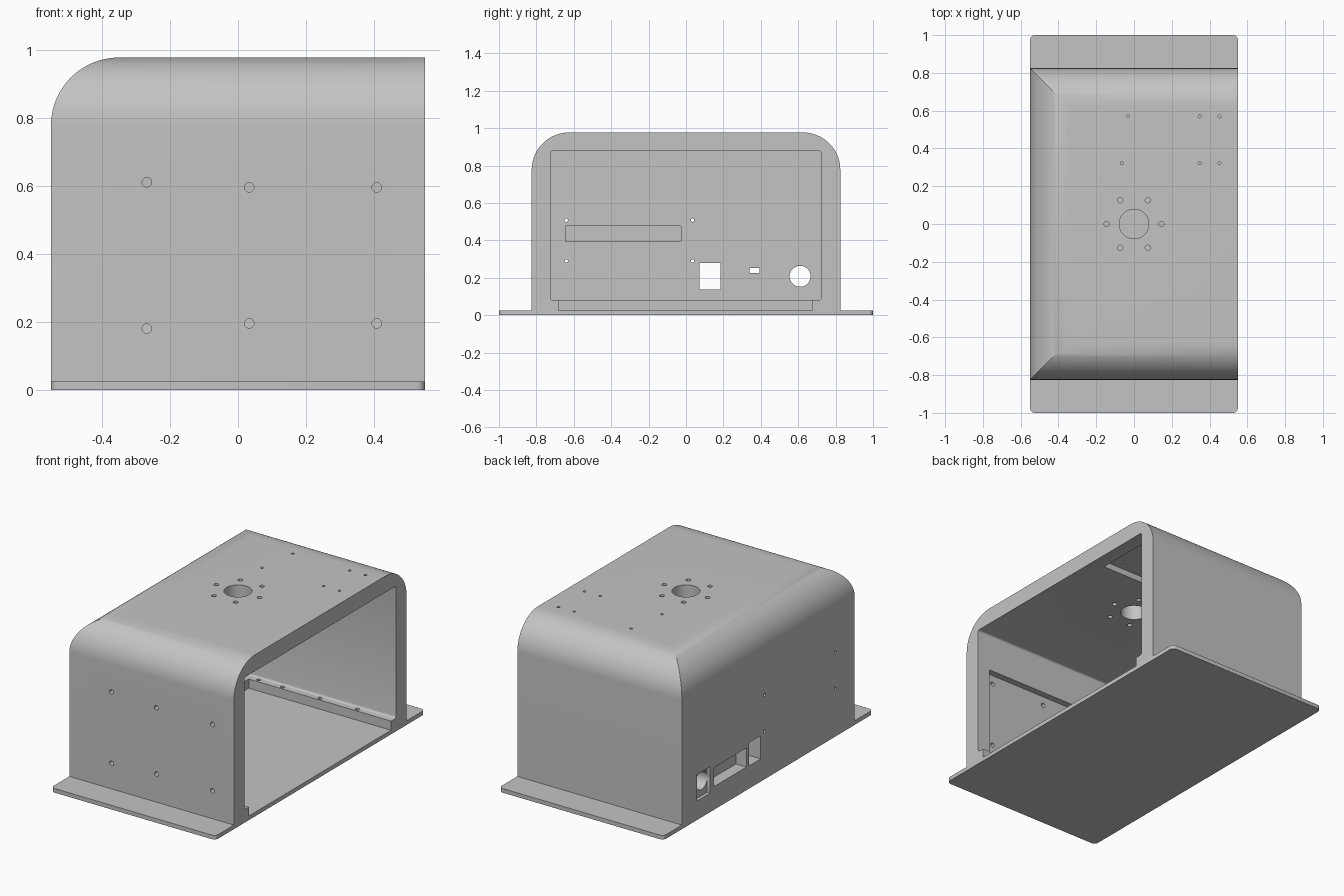
import bpy, bmesh
from math import sin, cos, pi, radians

if "Cube" in bpy.data.objects:
    bpy.data.objects.remove(bpy.data.objects["Cube"])

grey = bpy.data.materials.new("plain grey")
grey.use_nodes = True
colour = (0.55, 0.55, 0.55, 1)
grey.diffuse_color = colour
grey.node_tree.nodes["Principled BSDF"].inputs["Base Color"].default_value = colour

X, Y, Z = range(3)


def prism(bm, pts, axis, lo, hi):
    """Extrude a 2D outline along an axis."""
    rings = []
    for d in (lo, hi):
        ring = []
        for p in pts:
            co = list(p)
            co.insert(axis, d)
            ring.append(bm.verts.new(co))
        rings.append(ring)
    n = len(pts)
    bm.faces.new(rings[0])
    bm.faces.new(rings[1])
    for i in range(n):
        j = (i + 1) % n
        bm.faces.new((rings[0][i], rings[0][j], rings[1][j], rings[1][i]))


def arc(cx, cy, r, start, end, steps):
    angles = [radians(start + (end - start) * i / steps) for i in range(steps + 1)]
    return [(cx + r * cos(a), cy + r * sin(a)) for a in angles]


def rounded(a0, a1, b0, b1, r):
    pts = []
    for cx, cy, s in ((a1 - r, b1 - r, 0), (a0 + r, b1 - r, 90),
                      (a0 + r, b0 + r, 180), (a1 - r, b0 + r, 270)):
        pts += arc(cx, cy, r, s, s + 90, 4)
    return pts


def box(bm, x, y, z):
    prism(bm, [(x[0], y[0]), (x[1], y[0]), (x[1], y[1]), (x[0], y[1])], Z, *z)


def hole(bm, axis, a, b, r, lo, hi, n=20):
    prism(bm, [(a + r * cos(2 * pi * i / n), b + r * sin(2 * pi * i / n))
               for i in range(n)], axis, lo, hi)


def make(name, build):
    bm = bmesh.new()
    build(bm)
    bmesh.ops.recalc_face_normals(bm, faces=bm.faces)
    me = bpy.data.meshes.new(name)
    bm.to_mesh(me)
    bm.free()
    me.materials.append(grey)
    ob = bpy.data.objects.new(name, me)
    bpy.context.scene.collection.objects.link(ob)
    return ob


def apply_boolean(ob, build, operation="DIFFERENCE"):
    cutter = make("cutter", build)
    mod = ob.modifiers.new("cut", "BOOLEAN")
    mod.operation, mod.solver, mod.object = operation, "EXACT", cutter
    graph = bpy.context.evaluated_depsgraph_get()
    me = bpy.data.meshes.new_from_object(ob.evaluated_get(graph))
    ob.modifiers.clear()
    ob.data = me
    bpy.data.objects.remove(cutter)


# Housing shell: two rounded profiles crossed, giving mitred top corners
W, D, BASE, TOP, R = 0.55, 0.825, 0.025, 0.977, 0.2
side = arc(-W + R, TOP - R, R, 180, 90, 20) + [(W, TOP), (W, BASE), (-W, BASE)]
end = (arc(-D + R, TOP - R, R, 180, 90, 20) + arc(D - R, TOP - R, R, 90, 0, 20)
       + [(D, BASE), (-D, BASE)])
housing = make("housing", lambda bm: prism(bm, side, Y, -1, 1))
apply_boolean(housing, lambda bm: prism(bm, end, X, -W, 0.6), "INTERSECT")

# Main cavity, open at one end, and the narrower well between the floor rails
IN = -0.45
apply_boolean(housing, lambda bm: prism(
    bm, rounded(-0.725, 0.722, 0.08, 0.878, 0.012), X, IN, 0.7))
apply_boolean(housing, lambda bm: box(bm, (-0.4, 0.7), (-0.682, 0.675), (-0.1, 0.2)))


# Recesses for boards and connectors
def pockets(bm):
    box(bm, (-0.33, 0.465), (-0.765, -0.6), (0.082, 0.65))    # front wall, inside
    box(bm, (-0.1, 0.465), (0.29, 0.605), (0.8, 0.915))       # ceiling
    box(bm, (-0.48, -0.3), (-0.643, -0.028), (0.393, 0.478))  # closed end, inside
    box(bm, (-0.6, -0.53), (0.555, 0.68), (0.115, 0.275))     # round socket
    box(bm, (-0.6, -0.48), (0.21, 0.52), (0.14, 0.255))       # wide socket


apply_boolean(housing, pockets)


# Connector openings and screw holes
def openings(bm):
    box(bm, (-0.7, -0.42), (0.072, 0.185), (0.137, 0.278))
    box(bm, (-0.7, -0.42), (0.34, 0.394), (0.225, 0.252))
    hole(bm, X, 0.61, 0.208, 0.056, -0.7, -0.42, 40)
    for y in (-0.64, 0.035):
        for z in (0.29, 0.508):
            hole(bm, X, y, z, 0.009, -0.7, -0.4)
    for x, low, high in ((-0.268, 0.18, 0.61), (0.033, 0.195, 0.595),
                         (0.408, 0.195, 0.595)):
        for z in (low, high):
            hole(bm, Y, x, z, 0.014, -1, -0.7)
    hole(bm, Z, 0, 0, 0.078, 0.8, 1.1, 48)
    for i in range(6):
        a = i * pi / 3
        hole(bm, Z, 0.145 * cos(a), 0.145 * sin(a), 0.014, 0.8, 1.1)
    for y, left in ((0.57, -0.032), (0.322, -0.065)):
        for x in (left, 0.348, 0.453):
            hole(bm, Z, x, y, 0.008, 0.8, 1.1)
    for x in (-0.35, -0.19, 0.06, 0.31):
        for y in (-0.702, 0.698):
            hole(bm, Z, x, y, 0.012, 0.04, 0.12)


apply_boolean(housing, openings)

# Base plate with softly rounded corners
base = make("base_plate", lambda bm: prism(
    bm, rounded(-W, W, -1, 1, 0.025), Z, 0, BASE))

for ob in (housing, base):
    bpy.ops.object.select_all(action="DESELECT")
    ob.select_set(True)
    bpy.context.view_layer.objects.active = ob
    bpy.ops.object.shade_smooth_by_angle(angle=radians(25))
